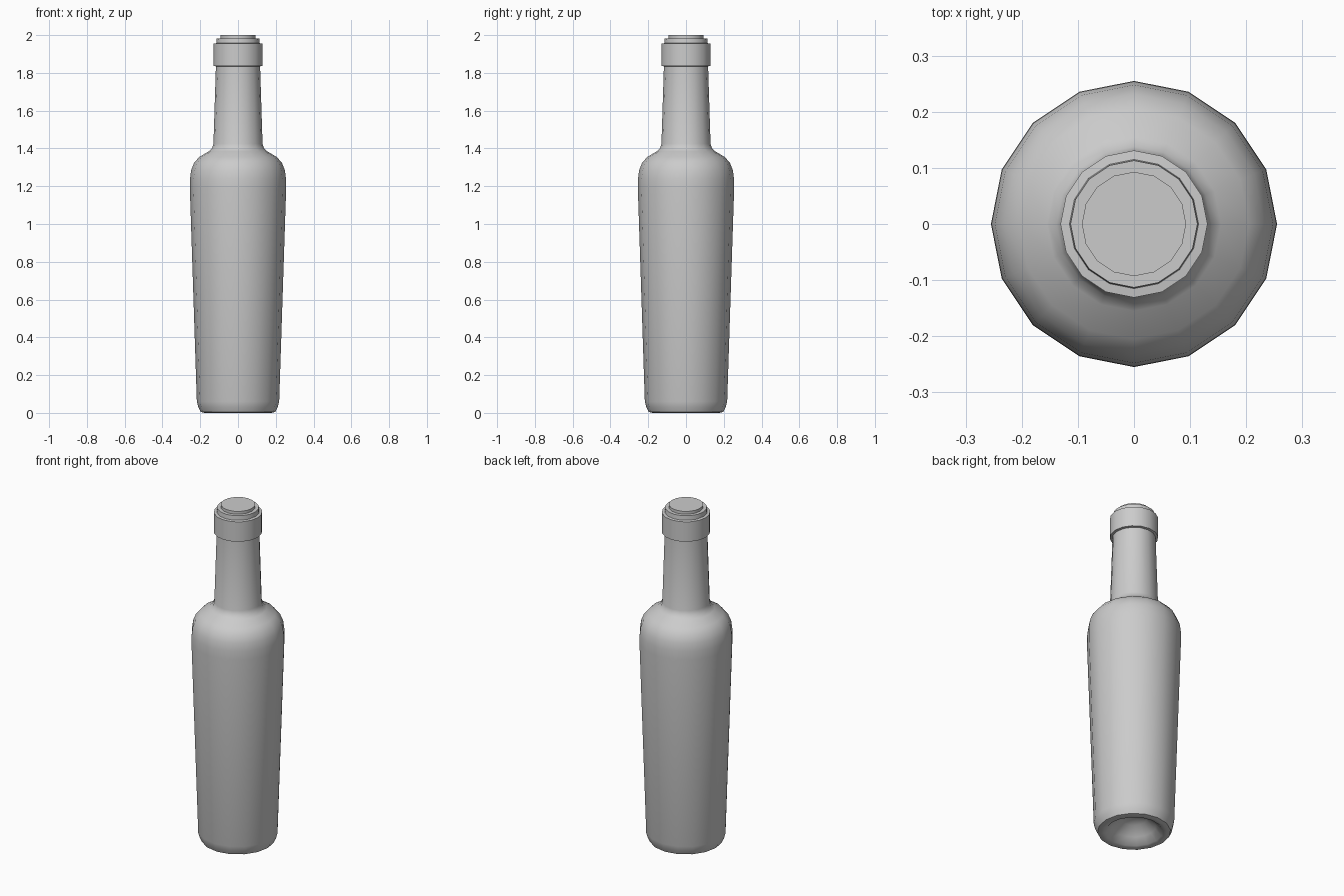
import bpy, bmesh, math

if "Cube" in bpy.data.objects:
    bpy.data.objects.remove(bpy.data.objects["Cube"])

SIDES = 16

def lathe(name, profile, angle=35):
    """Spin an (r, z) profile into a solid; r = 0 becomes a single pole vertex."""
    bm = bmesh.new()
    rings = []
    for r, z in profile:
        if r == 0:
            rings.append([bm.verts.new((0, 0, z))] * SIDES)
        else:
            rings.append([bm.verts.new((r * math.cos(2 * math.pi * i / SIDES),
                                        r * math.sin(2 * math.pi * i / SIDES), z))
                          for i in range(SIDES)])
    for a, b in zip(rings, rings[1:]):
        for i in range(SIDES):
            j = (i + 1) % SIDES
            bm.faces.new(list(dict.fromkeys((a[i], a[j], b[j], b[i]))))
    bmesh.ops.recalc_face_normals(bm, faces=bm.faces)
    mesh = bpy.data.meshes.new(name)
    bm.to_mesh(mesh)
    bm.free()
    obj = bpy.data.objects.new(name, mesh)
    bpy.context.collection.objects.link(obj)
    bpy.ops.object.select_all(action='DESELECT')
    obj.select_set(True)
    bpy.context.view_layer.objects.active = obj
    bpy.ops.object.shade_smooth_by_angle(angle=math.radians(angle))
    return obj

# Glass body with hollow underside, rounded shoulder, neck, collar and mouth
lathe("bottle", [
    (0, 0.10), (0.07, 0.085), (0.12, 0.04), (0.155, 0.005), (0.178, 0),
    (0.198, 0.005), (0.21, 0.03), (0.218, 0.06),
    (0.255, 1.19), (0.254, 1.24), (0.248, 1.285), (0.232, 1.325),
    (0.205, 1.355), (0.155, 1.385), (0.138, 1.40), (0.13, 1.425),
    (0.117, 1.835), (0.131, 1.837), (0.131, 1.955), (0.115, 1.957),
    (0.113, 1.983), (0, 1.983)], 50)

# Stopper in the mouth
lathe("cork", [(0, 1.95), (0.093, 1.95), (0.093, 2.0), (0, 2.0)])
